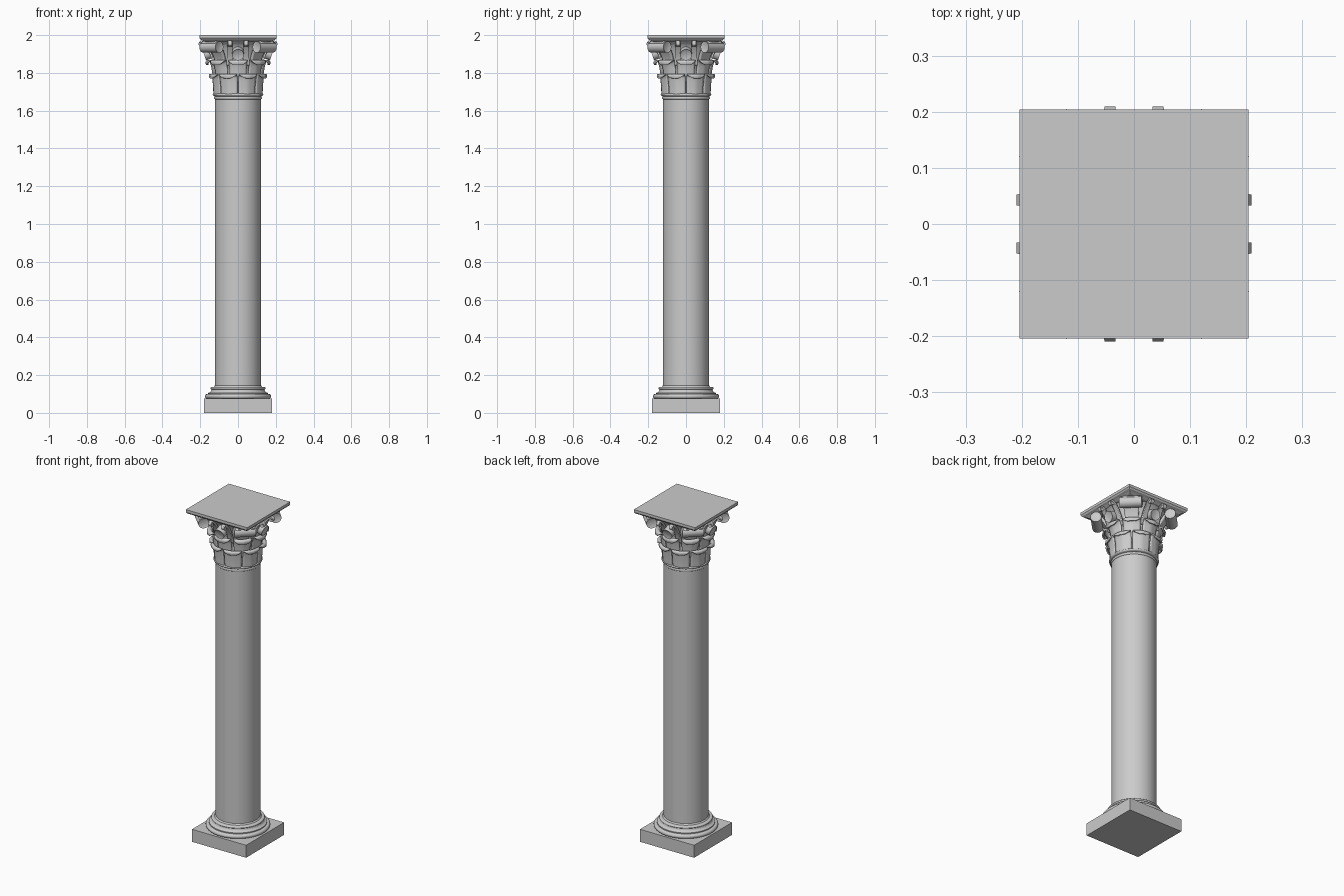
import bpy, bmesh, math
from mathutils import Vector, Matrix

old = bpy.data.objects.get("Cube")
if old:
    bpy.data.objects.remove(old, do_unlink=True)

stone = bpy.data.materials.new("grey stone")
stone.use_nodes = True
stone.diffuse_color = (0.6, 0.6, 0.6, 1)
stone.node_tree.nodes["Principled BSDF"].inputs["Base Color"].default_value = (0.6, 0.6, 0.6, 1)


def finish(name, bm, smooth=True):
    bmesh.ops.recalc_face_normals(bm, faces=bm.faces)
    mesh = bpy.data.meshes.new(name)
    bm.to_mesh(mesh)
    bm.free()
    mesh.materials.append(stone)
    ob = bpy.data.objects.new(name, mesh)
    bpy.context.collection.objects.link(ob)
    if smooth:
        bpy.ops.object.select_all(action='DESELECT')
        ob.select_set(True)
        bpy.context.view_layer.objects.active = ob
        bpy.ops.object.shade_smooth_by_angle(angle=math.radians(35))
    return ob


def lathe(name, profile, steps=64):
    """Turn an (r, z) profile around the z axis and cap both ends."""
    bm = bmesh.new()
    rings = [[bm.verts.new((r * math.cos(a), r * math.sin(a), z))
              for a in (2 * math.pi * i / steps for i in range(steps))]
             for r, z in profile]
    for low, high in zip(rings, rings[1:]):
        for i in range(steps):
            j = (i + 1) % steps
            bm.faces.new((low[i], low[j], high[j], high[i]))
    bm.faces.new(rings[0][::-1])
    bm.faces.new(rings[-1])
    return finish(name, bm)


def bead(r, z0, z1, bulge, n=8):
    """Half-round moulding profile from z0 to z1."""
    return [(r + bulge * math.sin(math.pi * i / n),
             (z0 + z1) / 2 - (z1 - z0) / 2 * math.cos(math.pi * i / n)) for i in range(n + 1)]


def square_stack(name, levels):
    """Square block through (half width, z) levels."""
    bm = bmesh.new()
    rings = [[bm.verts.new((x * h, y * h, z)) for x, y in ((-1, -1), (1, -1), (1, 1), (-1, 1))]
             for h, z in levels]
    for low, high in zip(rings, rings[1:]):
        for i in range(4):
            j = (i + 1) % 4
            bm.faces.new((low[i], low[j], high[j], high[i]))
    bm.faces.new(rings[0][::-1])
    bm.faces.new(rings[-1])
    return finish(name, bm, False)


def smooth_path(points, n=6):
    """Catmull-Rom through a few (r, z) points."""
    p = [Vector(q) for q in points]
    p = [2 * p[0] - p[1]] + p + [2 * p[-1] - p[-2]]
    out = []
    for a, b, c, d in zip(p, p[1:], p[2:], p[3:]):
        for i in range(n):
            t = i / n
            out.append(0.5 * (2 * b + (c - a) * t + (2 * a - 5 * b + 4 * c - d) * t * t
                              + (3 * b - a - 3 * c + d) * t ** 3))
    return out + [p[-2]]


def strip(name, path, angle, widths, thick, side=0.0, wrap=0.0, ridge=0.0):
    """Ribbon following an (r, z) path outward at an angle, thickened."""
    bm = bmesh.new()
    cols, rows = 8, []
    for k, q in enumerate(path):
        w = widths(k / (len(path) - 1))
        row = []
        for c in range(cols + 1):
            u = 2 * c / cols - 1
            # wrap bends the ribbon round the bell
            r = q[0] - wrap * (1 - math.cos(u * w / q[0])) * q[0] + ridge * (1 - abs(u)) ** 2
            row.append(bm.verts.new((r, u * w + side, q[1])))
        rows.append(row)
    for a, b in zip(rows, rows[1:]):
        for i in range(cols):
            bm.faces.new((a[i], a[i + 1], b[i + 1], b[i]))
    bmesh.ops.rotate(bm, verts=bm.verts, matrix=Matrix.Rotation(angle, 3, 'Z'))
    ob = finish(name, bm)
    mod = ob.modifiers.new("thickness", 'SOLIDIFY')
    mod.thickness, mod.offset = thick, 0
    return ob


def drum(name, radius, length, centre, axis):
    """Short cylinder along an axis, with a stepped face at each end."""
    bm = bmesh.new()
    bmesh.ops.create_cone(bm, cap_ends=True, segments=28, radius1=radius, radius2=radius, depth=length)
    caps = [f for f in bm.faces if len(f.verts) > 4]
    bmesh.ops.inset_individual(bm, faces=caps, thickness=radius * 0.25, depth=-radius * 0.12)
    turn = Vector((0, 0, 1)).rotation_difference(Vector(axis)).to_matrix().to_4x4()
    bm.transform(Matrix.Translation(centre) @ turn)
    return finish(name, bm)


# Base: square plinth and turned mouldings
square_stack("plinth", [(0.18, 0), (0.18, 0.075)])
lathe("base_mouldings", bead(0.163, 0.075, 0.1, 0.013) + [(0.158, 0.1), (0.158, 0.106)]
      + [(0.15, 0.108), (0.144, 0.113), (0.141, 0.12), (0.141, 0.124)]
      + bead(0.138, 0.124, 0.137, 0.008) + [(0.128, 0.138), (0.122, 0.145)])

# Shaft and neck ring
lathe("shaft", [(0.122, 0.13), (0.122, 1.66)])
lathe("neck_ring", [(0.118, 1.655)] + bead(0.121, 1.66, 1.675, 0.005)
      + bead(0.125, 1.677, 1.692, 0.009) + [(0.118, 1.694)])

# Capital core flaring up to the slab
lathe("capital_bell", smooth_path([(0.118, 1.685), (0.119, 1.8), (0.128, 1.88), (0.15, 1.94), (0.172, 1.965)]))


def arch(w0, w1):
    """Leaf half width: widening, then rounded off at the tip."""
    return lambda t: (w0 + (w1 - w0) * t) * math.sqrt(max(0.12, 1 - max(0, (t - 0.62) / 0.4) ** 2))


# Two staggered rows of eight curling leaves
low_leaf = smooth_path([(0.126, 1.685), (0.128, 1.73), (0.133, 1.775), (0.143, 1.79), (0.151, 1.785), (0.15, 1.772)])
high_leaf = smooth_path([(0.124, 1.75), (0.13, 1.81), (0.138, 1.848), (0.152, 1.865), (0.163, 1.858), (0.162, 1.842)])
for i in range(8):
    a = math.pi / 4 * i
    strip(f"lower_leaf_{i + 1}", low_leaf, a + math.pi / 8, arch(0.045, 0.052), 0.008, wrap=1, ridge=0.004)
    strip(f"upper_leaf_{i + 1}", high_leaf, a, arch(0.042, 0.054), 0.008, wrap=1, ridge=0.004)

# Corner scrolls, face curls and rosettes, four of each
stem = smooth_path([(0.125, 1.83), (0.137, 1.88), (0.165, 1.93), (0.2, 1.962), (0.222, 1.955)])
curl_stem = smooth_path([(0.126, 1.84), (0.14, 1.89), (0.165, 1.94), (0.19, 1.965), (0.203, 1.96)])
for i in range(4):
    a = math.pi / 2 * i
    d = a + math.pi / 4
    out, along = Vector((math.cos(d), math.sin(d), 0)), Vector((-math.sin(d), math.cos(d), 0))
    drum(f"corner_scroll_{i + 1}", 0.03, 0.12, out * 0.2 + Vector((0, 0, 1.937)), along)
    strip(f"corner_stem_{i + 1}", stem, d, lambda t: 0.03 + 0.024 * t, 0.014)

    face, across = Vector((math.cos(a), math.sin(a), 0)), Vector((-math.sin(a), math.cos(a), 0))
    for s in (-1, 1):
        tag = f"{i + 1}_{'a' if s < 0 else 'b'}"
        drum(f"face_curl_{tag}", 0.013, 0.02, face * 0.196 + across * 0.043 * s + Vector((0, 0, 1.954)), across)
        strip(f"curl_stem_{tag}", curl_stem, a, lambda t: 0.018 - 0.008 * t, 0.01, side=0.043 * s)
    tilt = face - Vector((0, 0, 0.35))
    drum(f"rosette_{i + 1}", 0.031, 0.045, face * 0.158 + Vector((0, 0, 1.903)), tilt)

# Top slab with a stepped underside
square_stack("top_slab", [(0.172, 1.963), (0.188, 1.972), (0.198, 1.976), (0.204, 1.984), (0.204, 2.0)])
